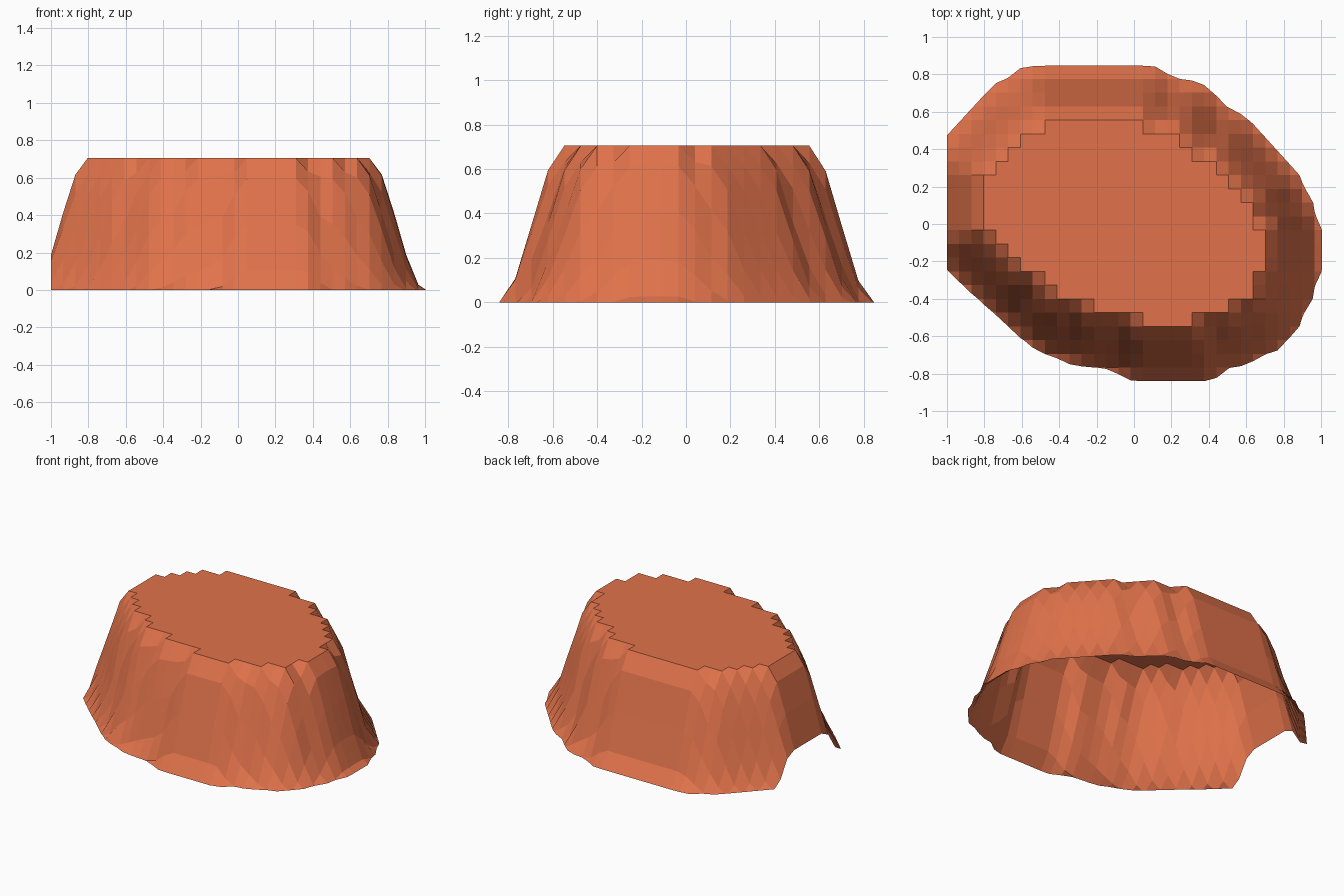
import bpy, bmesh
from mathutils import Vector
from mathutils.geometry import intersect_point_line

if "Cube" in bpy.data.objects:
    bpy.data.objects.remove(bpy.data.objects["Cube"])

DX, DY, TOP = 0.0655, 0.0735, 0.705

# plateau: first and last grid column of each row, from back to front
ROWS = [(8, 16), (6, 19), (5, 20), (4, 22), (3, 23), (3, 24), (3, 25), (3, 25),
        (3, 26), (4, 26), (5, 26), (6, 26), (8, 25), (9, 25), (12, 23), (16, 20)]

# foot of the cliff, going round; it runs past the cut at x = -1
FOOT = [Vector(p) for p in [
    (-1.1, .36), (-1, .47), (-.74, .75), (-.6, .83), (-.5, .843), (.1, .843), (.2, .79),
    (.38, .74), (.5, .62), (.6, .57), (.89, .25), (.96, .1), (1, -.03), (1, -.25),
    (.95, -.4), (.88, -.55), (.76, -.68), (.5, -.78), (.4, -.84), (0, -.84),
    (-.1, -.79), (-.35, -.74), (-.5, -.69), (-.65, -.57), (-.74, -.49), (-1, -.24), (-1.1, -.13)]]
EDGES = list(zip(FOOT, FOOT[1:] + FOOT[:1]))


def px(i):
    return -1 + i * DX


def py(j):
    return 0.555 - j * DY


def foot_distance(p):
    """Distance to the foot outline, negative outside."""
    best, inside = 9.0, False
    for a, b in EDGES:
        q, t = intersect_point_line(p, a, b)
        q = a.lerp(b, min(1, max(0, t)))
        best = min(best, (p - q.to_2d()).length)
        if (a.y > p.y) != (b.y > p.y):
            if p.x < a.x + (p.y - a.y) * (b.x - a.x) / (b.y - a.y):
                inside = not inside
    return best if inside else -best


def height(i, j):
    p = Vector((px(i), py(j)))
    d_top = min((p - Vector((min(max(p.x, px(a)), px(b)), py(k)))).length
                for k, (a, b) in enumerate(ROWS))
    if d_top < 1e-5:
        return TOP
    d_foot = foot_distance(p)
    if d_foot <= 0:
        return 0.5 * d_foot - 0.001
    t = d_top / (d_top + d_foot)
    return TOP * (1 - t * t * (3 - 2 * t))


# terrain grid, cut off at ground level and left open below
bm = bmesh.new()
cols, rows = range(0, 33), range(-6, 22)
grid = {(i, j): bm.verts.new((px(i), py(j), height(i, j))) for i in cols for j in rows}
for i in cols[:-1]:
    for j in rows[:-1]:
        bm.faces.new([grid[i, j], grid[i, j + 1], grid[i + 1, j + 1], grid[i + 1, j]])
bmesh.ops.bisect_plane(bm, geom=bm.verts[:] + bm.edges[:] + bm.faces[:],
                       plane_co=(0, 0, 0), plane_no=(0, 0, -1), clear_outer=True)
bmesh.ops.dissolve_degenerate(bm, dist=1e-4, edges=bm.edges[:])

mesh = bpy.data.meshes.new("mesa")
bm.to_mesh(mesh)
bm.free()
mesa = bpy.data.objects.new("mesa", mesh)
bpy.context.collection.objects.link(mesa)

rock = bpy.data.materials.new("orange_rock")
rock.diffuse_color = (0.75, 0.17, 0.07, 1)
rock.use_nodes = True
rock.node_tree.nodes["Principled BSDF"].inputs["Base Color"].default_value = rock.diffuse_color
mesh.materials.append(rock)
